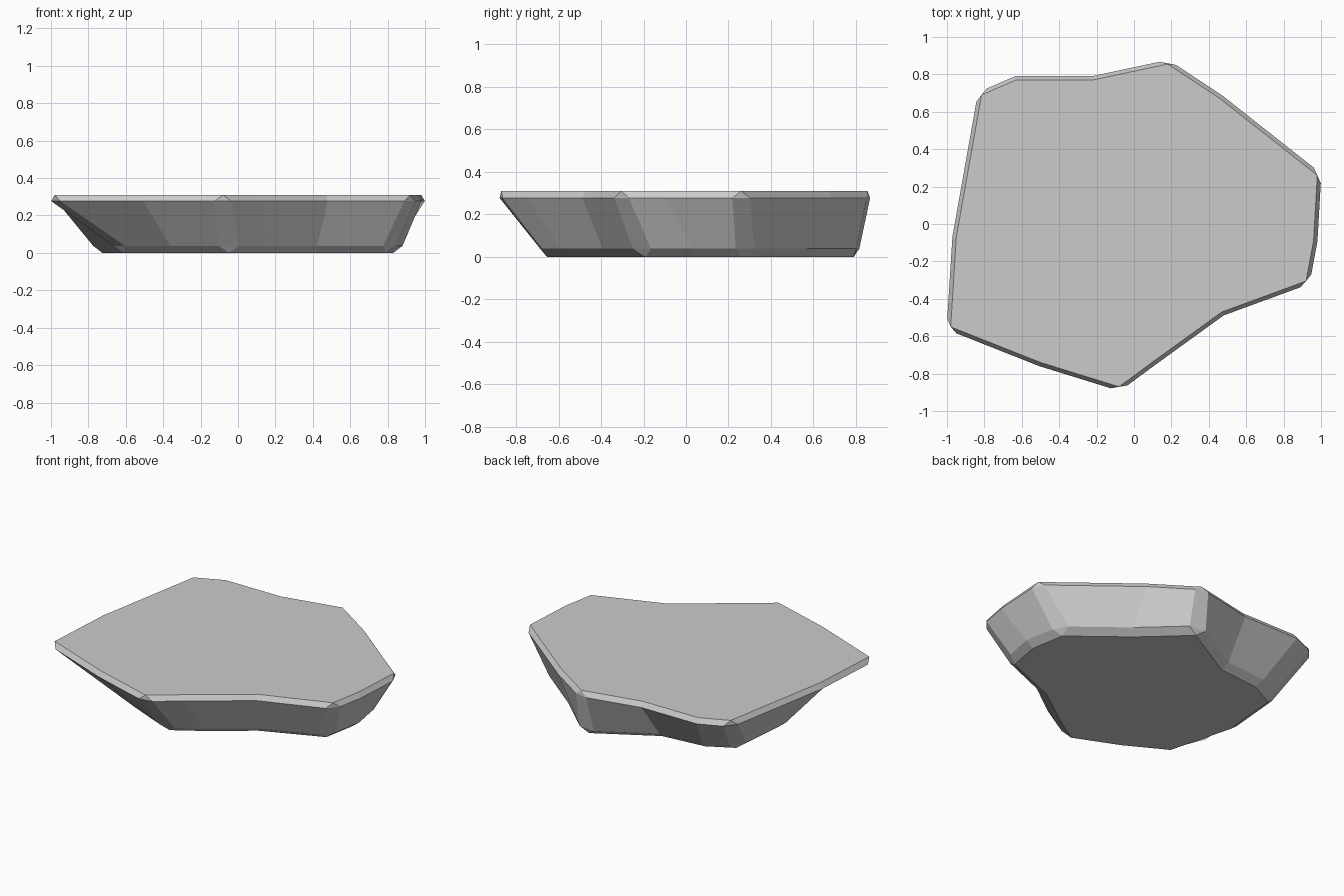
import bpy, bmesh
from mathutils import Vector

if "Cube" in bpy.data.objects:
    bpy.data.objects.remove(bpy.data.objects["Cube"])

# Counter-clockwise outline stations: (top x, top y, bottom x, bottom y, is sharp corner)
STATIONS = [
    (-0.98, -0.55, -0.61, -0.38, 1),
    (-0.50, -0.74, -0.34, -0.53, 0),
    (-0.08, -0.87, -0.05, -0.655, 1),
    (0.11, -0.73, 0.12, -0.55, 0),
    (0.47, -0.47, 0.40, -0.35, 0),
    (0.92, -0.305, 0.79, -0.19, 1),
    (0.96, -0.09, 0.83, 0.03, 0),
    (0.98, 0.26, 0.79, 0.26, 1),
    (0.46, 0.67, 0.45, 0.53, 0),
    (0.18, 0.855, 0.17, 0.79, 1),
    (-0.22, 0.77, -0.22, 0.57, 0),
    (-0.63, 0.77, -0.52, 0.54, 0),
    (-0.815, 0.69, -0.69, 0.45, 1),
    (-0.95, -0.07, -0.725, 0.05, 0),
]
N = len(STATIONS)


def outward(d):
    return Vector((d.y, -d.x))


def bevel_ring(points, offset, cut):
    """Push an outline outwards; each sharp corner becomes two points."""
    ring = []
    for i, p in enumerate(points):
        a = (points[i - 1] - p).normalized()
        b = (points[(i + 1) % N] - p).normalized()
        na, nb = outward(-a), outward(b)
        if STATIONS[i][4]:
            ring.append([p + a * cut + na * offset, p + b * cut + nb * offset])
        else:
            ring.append([p + (na + nb).normalized() * offset])
    return ring


bm = bmesh.new()


def add(p, z):
    return bm.verts.new((p.x, p.y, z))


top_pts = [Vector(s[0:2]) for s in STATIONS]
low_pts = [Vector(s[2:4]) for s in STATIONS]
top = [add(p, 0.31) for p in top_pts]
rim = [[add(p, 0.277) for p in g] for g in bevel_ring(top_pts, 0.021, 0.04)]
foot = [[add(p, 0.038) for p in g] for g in bevel_ring(low_pts, 0.05, 0.035)]
base = [add(p, 0.0) for p in low_pts]

# flat top and underside
bm.faces.new(top)
bm.faces.new(base[::-1])

# chamfers and sloping sides
for i in range(N):
    j = (i + 1) % N
    bm.faces.new((top[i], rim[i][-1], rim[j][0], top[j]))
    bm.faces.new((rim[i][-1], foot[i][-1], foot[j][0], rim[j][0]))
    bm.faces.new((foot[i][-1], base[i], base[j], foot[j][0]))
    if len(rim[i]) == 2:
        bm.faces.new((top[i], rim[i][0], rim[i][1]))
        bm.faces.new((rim[i][0], foot[i][0], foot[i][1], rim[i][1]))
        bm.faces.new((foot[i][0], base[i], foot[i][1]))

bmesh.ops.recalc_face_normals(bm, faces=bm.faces)
mesh = bpy.data.meshes.new("stone_slab")
bm.to_mesh(mesh)
bm.free()
slab = bpy.data.objects.new("stone_slab", mesh)
bpy.context.collection.objects.link(slab)
